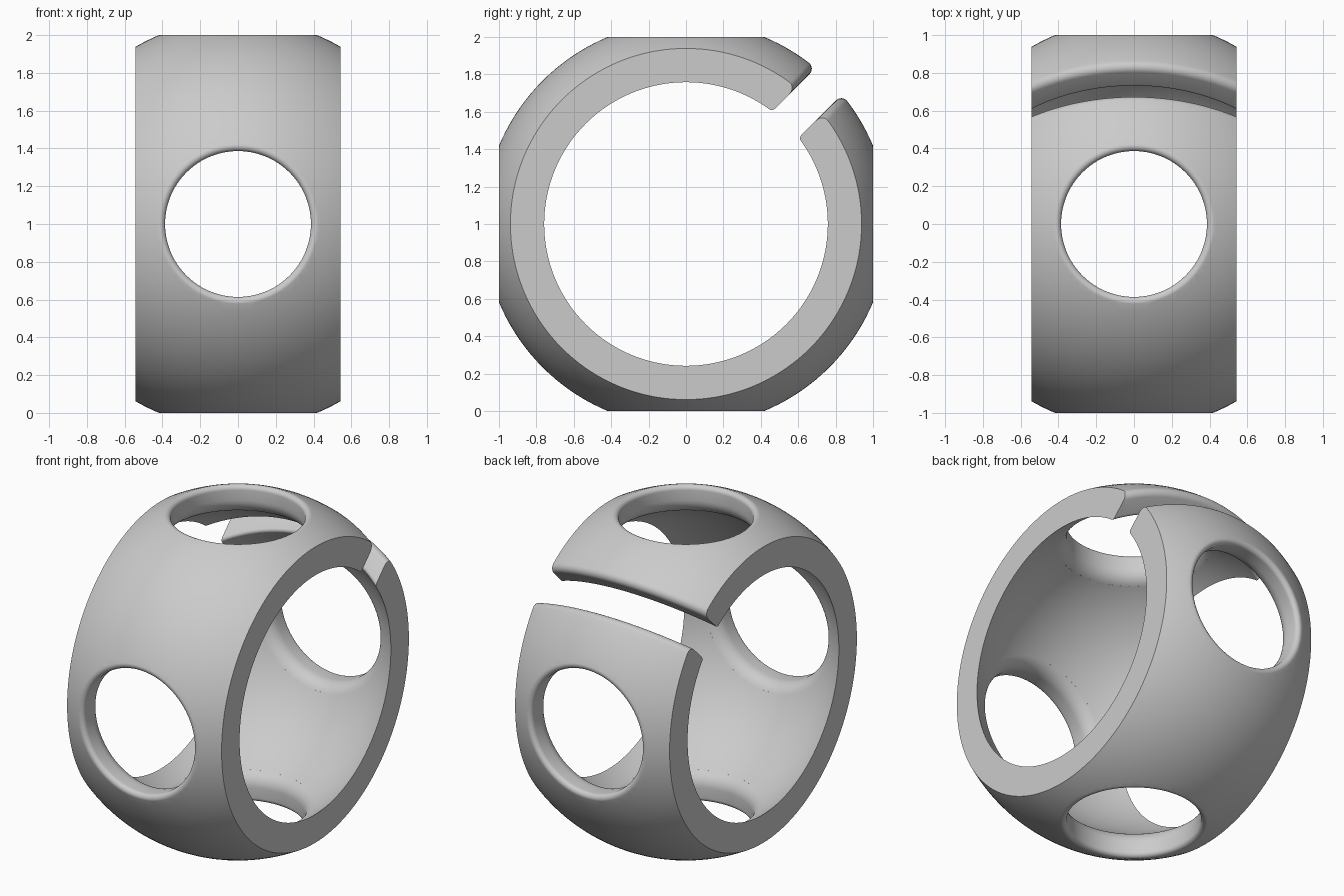
import bpy, bmesh
from math import sin, cos, tau, radians, asin, sqrt, atan2
from mathutils import Vector

cube = bpy.data.objects.get("Cube")
if cube:
    bpy.data.objects.remove(cube, do_unlink=True)

OUTER, INNER, HALF_WIDTH, CENTRE = 1.084, 0.932, 0.542, Vector((0, 0, 1))

grey = bpy.data.materials.new("light_grey")
grey.use_nodes = True
colour = (0.6, 0.6, 0.6, 1)
grey.diffuse_color = colour
grey.node_tree.nodes["Principled BSDF"].inputs["Base Color"].default_value = colour


def spin(name, profile, axis, start, steps, a0=0.0, a1=tau):
    """Revolve a closed (radius, height) profile about an axis through the centre."""
    axis, start = Vector(axis).normalized(), Vector(start).normalized()
    side = axis.cross(start)
    full = abs(a1 - a0 - tau) < 1e-6
    bm = bmesh.new()
    rings = []
    for i in range(steps if full else steps + 1):
        a = a0 + (a1 - a0) * i / steps
        out = start * cos(a) + side * sin(a)
        rings.append([bm.verts.new(CENTRE + out * r + axis * h) for r, h in profile])
    n = len(profile)
    pairs = list(zip(rings, rings[1:]))
    if full:
        pairs.append((rings[-1], rings[0]))
    else:
        bm.faces.new(rings[0])
        bm.faces.new(rings[-1])
    for p, q in pairs:
        for j in range(n):
            k = (j + 1) % n
            bm.faces.new((p[j], p[k], q[k], q[j]))
    bmesh.ops.remove_doubles(bm, verts=bm.verts[:], dist=1e-5)
    bmesh.ops.dissolve_degenerate(bm, edges=bm.edges[:], dist=1e-6)
    bmesh.ops.recalc_face_normals(bm, faces=bm.faces[:])
    mesh = bpy.data.meshes.new(name)
    bm.to_mesh(mesh)
    bm.free()
    obj = bpy.data.objects.new(name, mesh)
    bpy.context.collection.objects.link(obj)
    return obj


def rounded_wall(half, f_in, f_out, steps=8):
    """(offset, depth) points of a cut through the shell with rounded rims."""
    pts = []
    for f, shell, s in ((f_in, INNER, 1), (f_out, OUTER, -1)):
        c = Vector((half + f, sqrt((shell + s * f) ** 2 - (half + f) ** 2)))
        tangent = c * (shell / (shell + s * f)) - c
        # sweep from the shell tangent to the straight wall
        a = atan2(tangent.y, -tangent.x)
        arc = [(c.x - f * cos(a * (1 - i / steps)), c.y + f * sin(a * (1 - i / steps)))
               for i in range(steps + 1)]
        pts += arc if s > 0 else arc[::-1]
    return [(pts[0][0], 0.7)] + pts + [(pts[-1][0], 1.25)]


# Ring body: a band cut from a hollow sphere
def arc(radius, steps=48):
    a = asin(HALF_WIDTH / radius)
    return [(radius * cos(a * t), radius * sin(a * t))
            for t in (2 * i / steps - 1 for i in range(steps + 1))]


body = spin("ring_body", arc(OUTER) + arc(INNER)[::-1], (1, 0, 0), (0, 1, 0), 144)
body.data.materials.append(grey)

# Four round windows
wall = rounded_wall(0.386, 0.1, 0.027)
hole = [(0, wall[0][1])] + wall + [(0, wall[-1][1])]
cutters = [spin("window_cutter", hole, axis, (1, 0, 0), 96)
           for axis in ((0, 1, 0), (0, -1, 0), (0, 0, 1), (0, 0, -1))]

# Slot across the upper back
wall = rounded_wall(0.1, 0.02, 0.04)
slot = [(d, v) for v, d in wall] + [(d, -v) for v, d in reversed(wall)]
cutters.append(spin("slot_cutter", slot, (0, -1, 1), (0, 1, 1), 72,
                    radians(-60), radians(60)))

for cutter in cutters:
    cutter.hide_render = True
    mod = body.modifiers.new("cut", 'BOOLEAN')
    mod.operation = 'DIFFERENCE'
    mod.solver = 'EXACT'
    mod.object = cutter

# Bake the cuts and drop the cutters
bpy.context.view_layer.update()
deps = bpy.context.evaluated_depsgraph_get()
final = bpy.data.meshes.new_from_object(body.evaluated_get(deps))
body.modifiers.clear()
body.data = final
for cutter in cutters:
    bpy.data.objects.remove(cutter, do_unlink=True)

# Smooth surfaces with crisp side edges
bpy.ops.object.select_all(action='DESELECT')
body.select_set(True)
bpy.context.view_layer.objects.active = body
bpy.ops.object.shade_smooth_by_angle(angle=radians(35))
